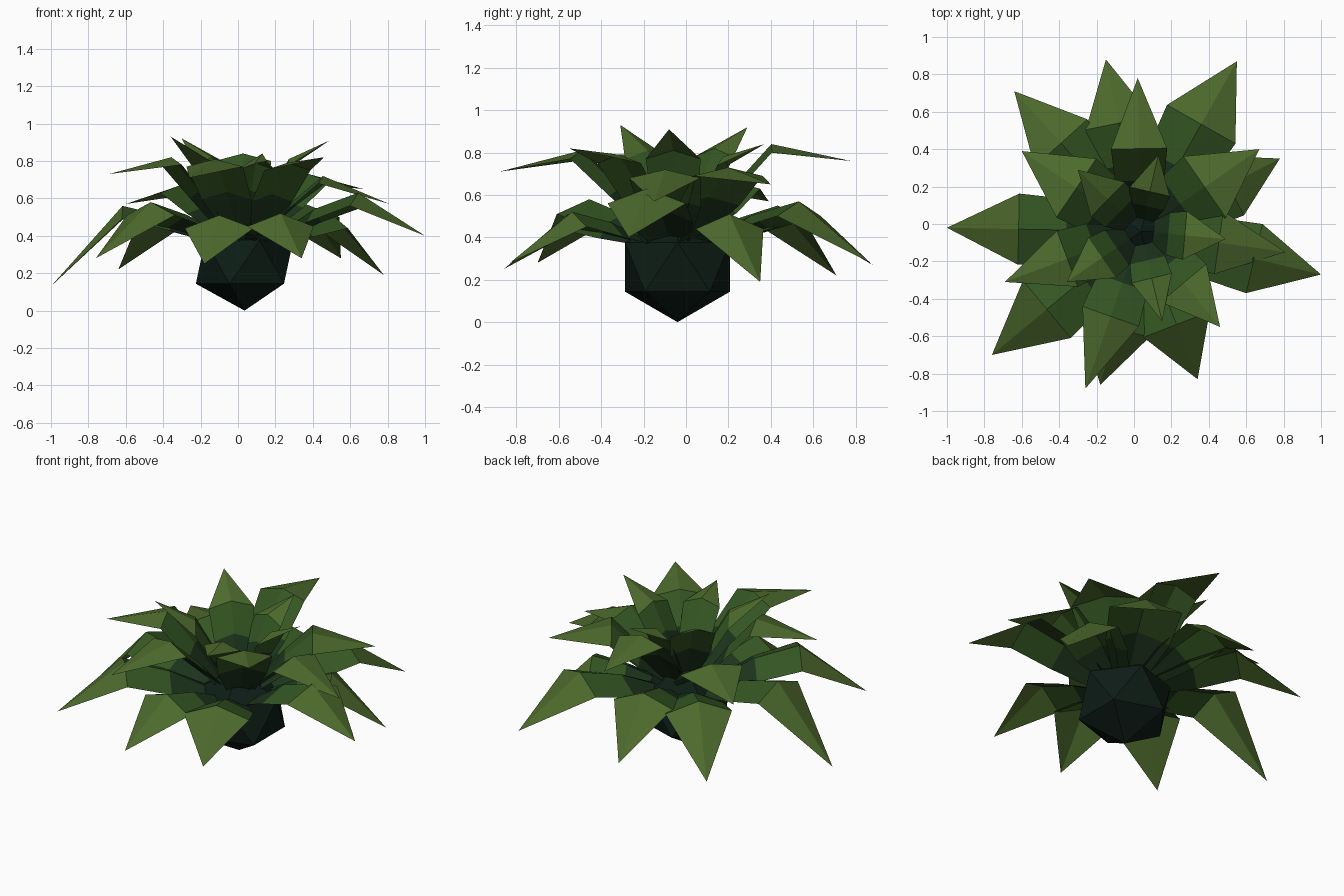
import bpy
import bmesh
from math import pi
from mathutils import Vector, Matrix

if "Cube" in bpy.data.objects:
    bpy.data.objects.remove(bpy.data.objects["Cube"])


def material(name, rgb):
    m = bpy.data.materials.new(name)
    m.diffuse_color = (*rgb, 1)
    m.use_nodes = True
    m.node_tree.nodes["Principled BSDF"].inputs["Base Color"].default_value = m.diffuse_color
    return m


CORE = material("core_green", (0.004, 0.012, 0.008))
LEAF = [material("leaf_base", (0.012, 0.035, 0.012)),
        material("leaf_middle", (0.035, 0.095, 0.017)),
        material("leaf_tip", (0.075, 0.145, 0.026))]
CENTRE = Vector((0.035, -0.04, 0))


def add_object(name, bm, mats):
    me = bpy.data.meshes.new(name)
    bm.to_mesh(me)
    bm.free()
    ob = bpy.data.objects.new(name, me)
    for m in mats:
        me.materials.append(m)
    bpy.context.collection.objects.link(ob)


def leaf(name, tip, mid_z, half, reach, base_r, base_z, rise, drop):
    """Folded leaf: ridge line with two lower edges, three sections to a point."""
    tip = Vector(tip)
    out = tip - CENTRE
    out.z = 0
    length = out.length
    out.normalize()
    side = Vector((-out.y, out.x, 0))
    mid_r = length * reach
    # radius, height, half width, edge drop of each cross-section
    sections = [(base_r, base_z, half * 0.45, drop * 0.3),
                (base_r + (mid_r - base_r) * 0.5, base_z + (mid_z - base_z) * rise, half * 0.88, drop),
                (mid_r, mid_z, half, drop)]
    bm = bmesh.new()
    rows = []
    for r, z, w, d in sections:
        p = CENTRE + out * r + Vector((0, 0, z))
        rows.append([bm.verts.new(p + side * (w * s) + Vector((0, 0, -d * abs(s))))
                     for s in (-1, 0, 1)])
    end = bm.verts.new(tip)
    for k in range(2):
        for i in range(2):
            f = bm.faces.new((rows[k][i], rows[k + 1][i], rows[k + 1][i + 1], rows[k][i + 1]))
            f.material_index = k
    for i in range(2):
        f = bm.faces.new((rows[2][i], end, rows[2][i + 1]))
        f.material_index = 2
    add_object(name, bm, LEAF)


# Faceted bulb: 20-sided core standing on one point
bm = bmesh.new()
bmesh.ops.create_icosphere(bm, subdivisions=1, radius=0.26)
v = max((q for q in bm.verts if -0.2 < q.co.z < 0), key=lambda q: q.co.x)
turn = Matrix.Rotation(pi - Vector((v.co.x, v.co.y)).angle_signed(Vector((1, 0))), 4, 'Z')
place = Matrix.Translation(CENTRE + Vector((0, 0, 0.26)))
bmesh.ops.transform(bm, matrix=place @ Matrix.Diagonal((1.12, 1.12, 1, 1)) @ turn, verts=bm.verts)
add_object("bulb", bm, [CORE])

# Leaves: tip x, y, z, ridge height at widest point, half width
lower = [(-1.0, -0.02, 0.13, 0.56, 0.19), (-0.64, 0.71, 0.22, 0.55, 0.19),
         (-0.15, 0.88, 0.27, 0.56, 0.18), (0.55, 0.87, 0.28, 0.57, 0.21),
         (0.78, 0.35, 0.19, 0.51, 0.18), (1.0, -0.27, 0.40, 0.63, 0.19),
         (0.34, -0.83, 0.28, 0.52, 0.19), (-0.18, -0.86, 0.25, 0.51, 0.19),
         (-0.76, -0.70, 0.28, 0.58, 0.20)]
middle = [(-0.26, -0.88, 0.71, 0.81, 0.16), (0.02, 0.78, 0.76, 0.84, 0.15),
          (0.67, 0.40, 0.65, 0.73, 0.20), (0.81, -0.15, 0.57, 0.72, 0.17),
          (0.46, -0.55, 0.82, 0.79, 0.16), (-0.69, -0.31, 0.73, 0.82, 0.16),
          (-0.60, 0.39, 0.57, 0.67, 0.19)]
upper = [(-0.30, 0.29, 0.92, 0.82, 0.13), (0.13, 0.37, 0.84, 0.78, 0.11),
         (0.49, -0.08, 0.91, 0.81, 0.13), (0.15, -0.52, 0.80, 0.79, 0.11),
         (-0.36, -0.31, 0.93, 0.81, 0.13)]

tiers = [("lower_leaf", lower, 0.63, 0.14, 0.38, 0.65, 0.07),
         ("middle_leaf", middle, 0.54, 0.10, 0.42, 0.55, 0.04),
         ("upper_leaf", upper, 0.52, 0.06, 0.46, 0.55, 0.04)]
for name, data, reach, base_r, base_z, rise, drop in tiers:
    for n, (x, y, z, mz, w) in enumerate(data, 1):
        leaf(f"{name}_{n}", (x, y, z), mz, w, reach, base_r, base_z, rise, drop)
